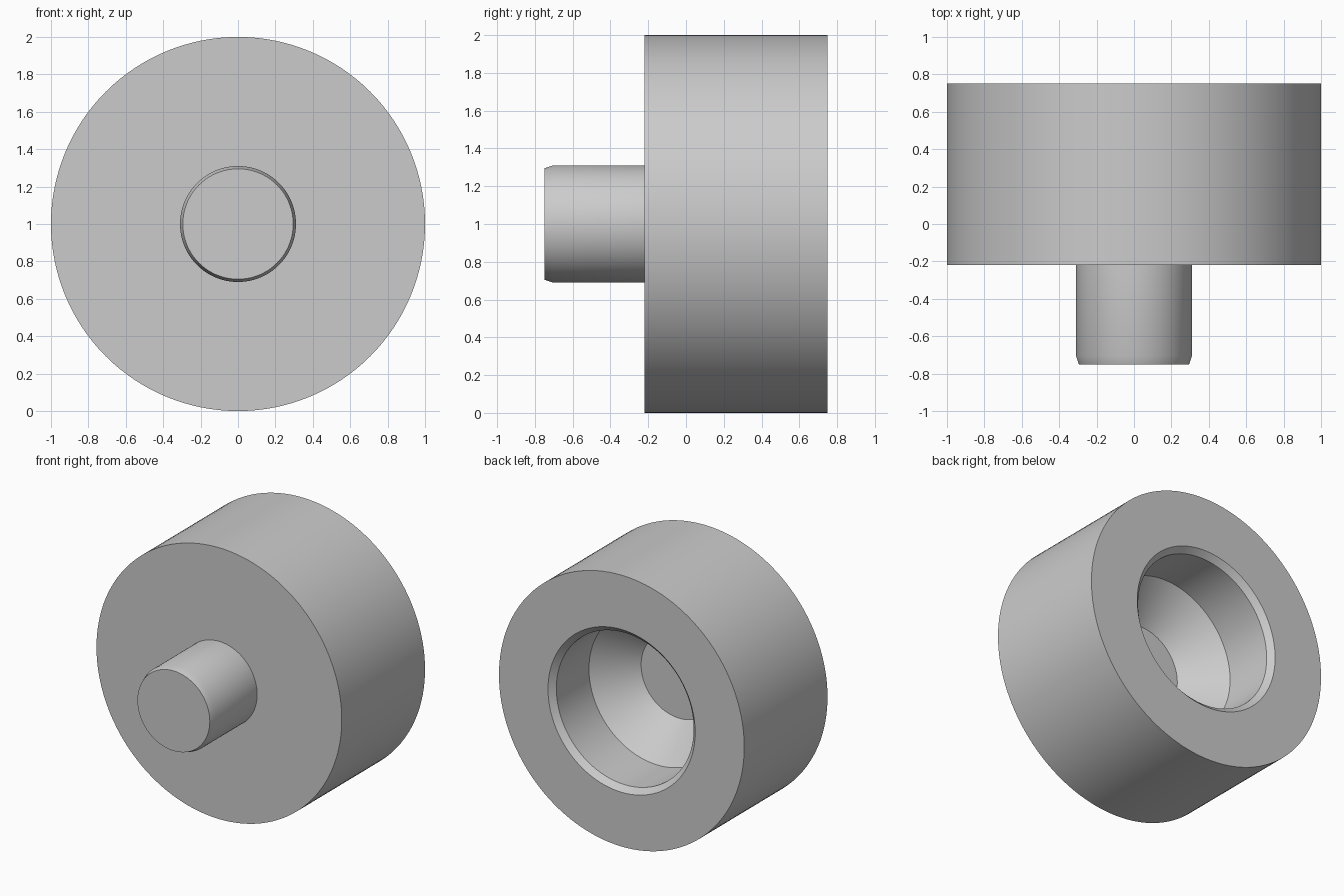
import bpy
import bmesh
import math
from mathutils import Matrix, Vector

cube = bpy.data.objects.get("Cube")
if cube:
    bpy.data.objects.remove(cube, do_unlink=True)

SEGMENTS = 128
CENTRE = Vector((0, 0, 1))

grey = bpy.data.materials.new("plain grey")
grey.use_nodes = True
grey.diffuse_color = (0.6, 0.6, 0.6, 1)
grey.node_tree.nodes["Principled BSDF"].inputs["Base Color"].default_value = (0.6, 0.6, 0.6, 1)


def lathe(name, profile):
    """Turn a (radius, y) profile around the y axis; radius 0 closes an end."""
    bm = bmesh.new()
    verts = [bm.verts.new((0, y, r)) for r, y in profile]
    edges = [bm.edges.new(pair) for pair in zip(verts, verts[1:])]
    bmesh.ops.spin(bm, geom=verts + edges, cent=(0, 0, 0), axis=(0, 1, 0),
                   angle=math.tau, steps=SEGMENTS)
    bmesh.ops.remove_doubles(bm, verts=bm.verts, dist=1e-4)
    bmesh.ops.recalc_face_normals(bm, faces=bm.faces)
    # The outermost face must point away from the axis
    outer = max(bm.faces, key=lambda f: Vector((f.calc_center_median().x, 0,
                                                f.calc_center_median().z)).length)
    c = outer.calc_center_median()
    if outer.normal.dot(Vector((c.x, 0, c.z))) < 0:
        bmesh.ops.reverse_faces(bm, faces=bm.faces)
    bm.transform(Matrix.Translation(CENTRE))
    mesh = bpy.data.meshes.new(name)
    bm.to_mesh(mesh)
    bm.free()
    mesh.materials.append(grey)
    obj = bpy.data.objects.new(name, mesh)
    bpy.context.collection.objects.link(obj)
    bpy.ops.object.select_all(action="DESELECT")
    obj.select_set(True)
    bpy.context.view_layer.objects.active = obj
    bpy.ops.object.shade_smooth_by_angle(angle=math.radians(30))
    return obj


# Wide drum with a stepped recess: chamfered mouth, straight bore, cone, flat floor
lathe("drum_body", [(0.31, -0.22), (1, -0.22), (1, 0.75), (0.6, 0.75),
                    (0.56, 0.71), (0.56, 0.33), (0.31, 0.08), (0, 0.08)])

# Short front shaft with a chamfered tip
lathe("front_shaft", [(0.31, -0.22), (0.31, -0.705), (0.295, -0.75), (0, -0.75)])
